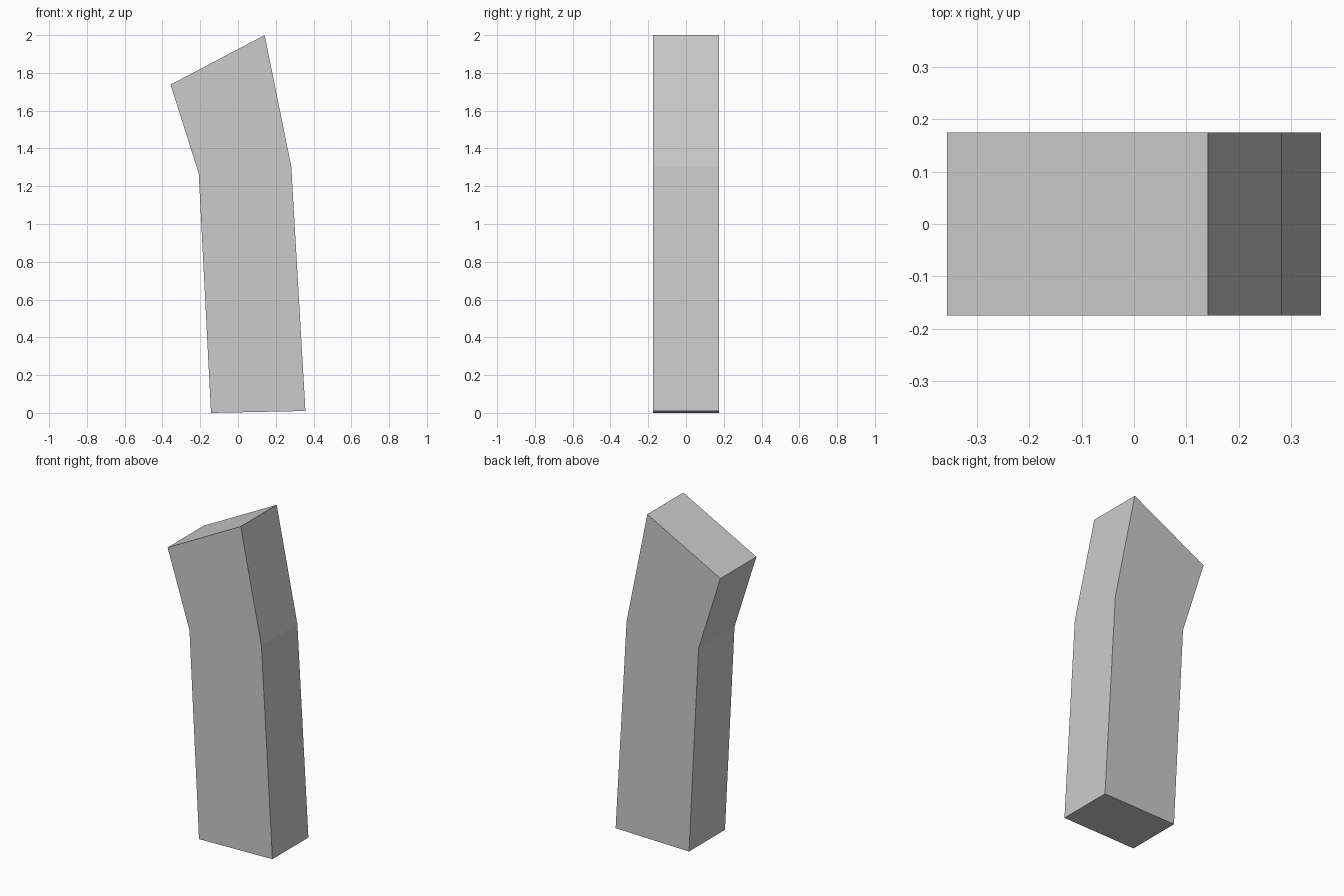
import bpy, bmesh

if "Cube" in bpy.data.objects:
    bpy.data.objects.remove(bpy.data.objects["Cube"])

# Bent plank: front profile (x, z), extruded along y
profile = [(-0.143, 0.0), (0.357, 0.01), (0.282, 1.304),
           (0.141, 2.0), (-0.357, 1.738), (-0.208, 1.268)]
half_depth = 0.175

bm = bmesh.new()
front = bm.faces.new([bm.verts.new((x, -half_depth, z)) for x, z in profile])
extruded = bmesh.ops.extrude_face_region(bm, geom=[front], use_keep_orig=True)
back_verts = [g for g in extruded["geom"] if isinstance(g, bmesh.types.BMVert)]
bmesh.ops.translate(bm, verts=back_verts, vec=(0, 2 * half_depth, 0))
bmesh.ops.recalc_face_normals(bm, faces=bm.faces)

mesh = bpy.data.meshes.new("bent_plank")
bm.to_mesh(mesh)
bm.free()
bpy.context.collection.objects.link(bpy.data.objects.new("bent_plank", mesh))
